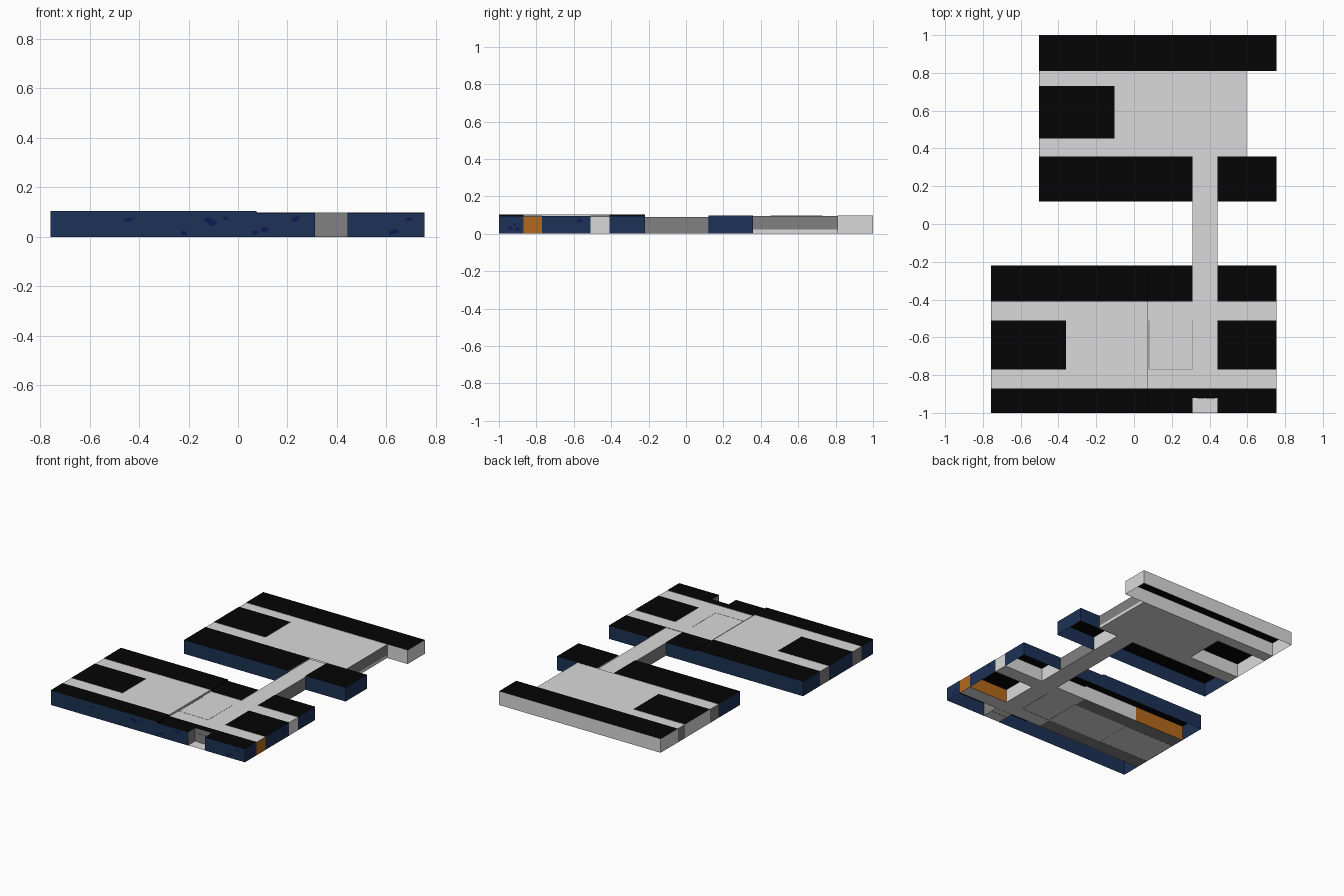
import bpy, bmesh, math, random

if "Cube" in bpy.data.objects:
    bpy.data.objects.remove(bpy.data.objects["Cube"])
random.seed(4)

def mat(name, c):
    m = bpy.data.materials.new(name)
    m.diffuse_color = (*c, 1)
    m.use_nodes = True
    m.node_tree.nodes["Principled BSDF"].inputs["Base Color"].default_value = m.diffuse_color
    return m

M = {
    'B': mat('navy_wall', (0.012, 0.032, 0.092)),
    'D': mat('deep_blue_stain', (0.004, 0.011, 0.09)),
    'K': mat('black_roof', (0.0015, 0.0015, 0.0015)),
    'W': mat('pale_grey', (0.7, 0.7, 0.7)),
    'G': mat('mid_grey', (0.22, 0.22, 0.22)),
    'O': mat('orange_wall', (0.46, 0.14, 0.012)),
}

def mesh(name, polys):
    """polys: list of (corner list, material key)"""
    me = bpy.data.meshes.new(name)
    keys = sorted({k for _, k in polys})
    for k in keys:
        me.materials.append(M[k])
    bm = bmesh.new()
    for pts, k in polys:
        f = bm.faces.new([bm.verts.new(p) for p in pts])
        f.material_index = keys.index(k)
    bmesh.ops.remove_doubles(bm, verts=bm.verts, dist=1e-5)
    bm.to_mesh(me)
    bm.free()
    ob = bpy.data.objects.new(name, me)
    bpy.context.collection.objects.link(ob)
    return ob

def flat(name, x0, x1, y0, y1, z, k):
    return mesh(name, [([(x0, y0, z), (x1, y0, z), (x1, y1, z), (x0, y1, z)], k)])

def side(a, b, z0, z1):
    return [(*a, z0), (*b, z0), (*b, z1), (*a, z1)]

def wall(name, a, b, z0, z1, k):
    return mesh(name, [(side(a, b, z0, z1), k)])

def block(name, x0, x1, y0, y1, z, walls):
    """Open-bottomed block; walls = keys for south, east, north, west ('-' = none)"""
    c = [(x0, y0), (x1, y0), (x1, y1), (x0, y1)]
    polys = [([(*p, z) for p in c], 'K')]
    for i, k in enumerate(walls):
        if k != '-':
            polys.append((side(c[i], c[(i + 1) % 4], 0, z), k))
    return mesh(name, polys)

def plate(name, x0, x1, y0, y1, z0, z1, k):
    bpy.ops.mesh.primitive_cube_add(size=1, location=((x0+x1)/2, (y0+y1)/2, (z0+z1)/2))
    ob = bpy.context.object
    ob.name = name
    ob.scale = (x1-x0, y1-y0, z1-z0)
    ob.data.materials.append(M[k])
    return ob

HW, HE, HN = 0.104, 0.094, 0.098          # roof heights: west, east, north parts
X0, XS, XA, XB, X1 = -0.757, 0.075, 0.311, 0.442, 0.754
XN = -0.503                               # west edge of the rear district

# front district blocks
block('front_block_west', X0, XS, -1, -0.87, HW, 'B-WB')
block('front_block_middle', XS, XA, -1, -0.87, HE, 'BGW-')
block('front_block_east', XB, X1, -1, -0.87, HE, 'BBWG')
block('entrance_lintel', XA, XB, -0.92, -0.87, HE, 'G-W-')
block('row_block_west_end', X0, -0.36, -0.41, -0.22, HW, 'O-BB')
block('row_block_west', -0.36, XS, -0.41, -0.22, HW, 'W-B-')
block('row_block_middle', XS, XA, -0.41, -0.22, HE, 'WWB-')
block('row_block_east', XB, X1, -0.41, -0.22, HE, 'WBBW')
block('island_west', X0, -0.36, -0.77, -0.51, HW, 'OWOB')
block('island_east', XB, X1, -0.77, -0.51, HE, 'OBWW')

# rear district blocks
block('rear_row_west', XN, XA, 0.12, 0.357, HN, 'BWWB')
block('rear_row_east', XB, X1, 0.12, 0.357, HN, 'BBBW')
block('rear_island', XN, -0.103, 0.452, 0.73, HN, 'WWWW')
block('rear_long_block', XN, X1, 0.81, 1, HN, 'WWWW')

# roof steps between the high and low parts
for i, (a, b, k) in enumerate([(-1, -0.87, 'K'), (-0.87, -0.41, 'W'), (-0.41, -0.22, 'K')]):
    wall(f'roof_step_{i}', (XS, a), (XS, b), HE, HW, k)

# ceilings over the streets
C = 0.002
LANES = [(-0.87, -0.77), (-0.51, -0.41)]
REAR_LANES = [(0.357, 0.452), (0.73, 0.81)]
flat('ceiling_square_west', -0.36, XS, -0.87, -0.41, HW - C, 'W')
flat('ceiling_square_east', XS, XB, -0.87, -0.41, HE - C, 'W')
flat('passage_ceiling', XA, XB, -0.41, 0.357, 0.09, 'W')
flat('rear_ceiling', -0.103, 0.595, 0.357, 0.81, HN - C, 'W')
for i, (a, b) in enumerate(LANES):
    flat(f'ceiling_lane_west_{i}', X0, -0.36, a, b, HW - C, 'W')
    flat(f'ceiling_lane_east_{i}', XB, X1, a, b, HE - C, 'W')
for i, (a, b) in enumerate(REAR_LANES):
    flat(f'rear_ceiling_lane_{i}', XN, -0.103, a, b, HN - C, 'W')

# U-shaped trim of the sunken bay, on roof and floor
for z0, z1, n in [(HE - C, HE - C + 0.0008, 'roof'), (0, 0.001, 'floor')]:
    plate(f'bay_{n}_trim_west', 0.078, 0.081, -0.77, -0.51, z0, z1, 'G')
    plate(f'bay_{n}_trim_east', 0.306, 0.309, -0.77, -0.51, z0, z1, 'G')
    plate(f'bay_{n}_trim_south', 0.078, 0.309, -0.7715, -0.7685, z0, z1, 'G')

# floors: pale square and passage, darker west lanes
flat('floor_square', X0, XS, -0.77, -0.51, 0.001, 'W')
flat('floor_square_east', XS, XB, -0.87, -0.41, 0.001, 'W')
for i, (a, b) in enumerate(LANES):
    flat(f'floor_lane_west_{i}', X0, XS, a, b, 0.001, 'G')
    flat(f'floor_lane_east_{i}', XB, X1, a, b, 0.001, 'W')
flat('passage_floor', XA, XB, -0.41, 0.357, 0.001, 'W')
flat('entrance_floor', XA, XB, -1, -0.87, 0.001, 'W')
flat('rear_floor', -0.103, 0.595, 0.357, 0.81, 0.001, 'W')
for i, (a, b) in enumerate(REAR_LANES):
    flat(f'rear_floor_lane_{i}', XN, -0.103, a, b, 0.001, 'W')

# street end walls
wall('lane_end_orange', (X1, -0.87), (X1, -0.77), 0, HE - C, 'O')
wall('lane_end_pale', (X1, -0.51), (X1, -0.41), 0, HE - C, 'W')

def gate(name, x, a, b, h):
    wall(name, (x, b), (x, a), 0, h, 'G')

for i, (a, b) in enumerate(LANES):
    gate(f'west_gate_{i}', X0, a, b, HW - C)
for i, (a, b) in enumerate(REAR_LANES):
    gate(f'rear_gate_{i}', XN, a, b, HN - C)

# passage walls and rear outer wall with its pale sill
wall('passage_wall_east', (XB, -0.22), (XB, 0.12), 0, 0.09, 'G')
wall('passage_wall_west', (XA, 0.12), (XA, -0.22), 0, 0.09, 'G')
wall('rear_wall_east', (0.595, 0.357), (0.595, 0.81), 0.022, HN - C, 'G')
wall('rear_wall_sill', (0.595, 0.357), (0.595, 0.81), 0.001, 0.022, 'W')

# entrance door leaf standing slightly proud
plate('entrance_door', 0.337, 0.373, -0.924, -0.92, 0, 0.06, 'G')
plate('entrance_door_right', 0.379, 0.43, -0.924, -0.92, 0, 0.06, 'G')

# painted stains on the front and east walls
def blob(place, u, z, r):
    pts = []
    for t in range(8):
        q = r * random.uniform(0.75, 1.15)
        pts.append(place(u + q * math.cos(t * math.pi / 4),
                         z + 0.65 * q * math.sin(t * math.pi / 4)))
    return pts, 'D'

front = lambda u, z: (u, -1.0008, z)
east = lambda u, z: (X1 + 0.0008, u, z)
spots = [(-0.45, 0.068), (-0.435, 0.073), (-0.12, 0.07), (-0.1, 0.055), (-0.11, 0.062),
         (-0.05, 0.075), (0.11, 0.03), (0.23, 0.07), (0.24, 0.076), (0.07, 0.017),
         (-0.22, 0.015), (0.62, 0.015), (0.635, 0.022), (0.69, 0.072)]
mesh('front_wall_stains',
     [blob(front, x, z, random.uniform(0.011, 0.019)) for x, z in spots])
mesh('east_wall_stains',
     [blob(east, y, z, random.uniform(0.01, 0.018))
      for y, z in [(-0.94, 0.03), (-0.915, 0.05), (-0.9, 0.025), (-0.57, 0.07)]])
